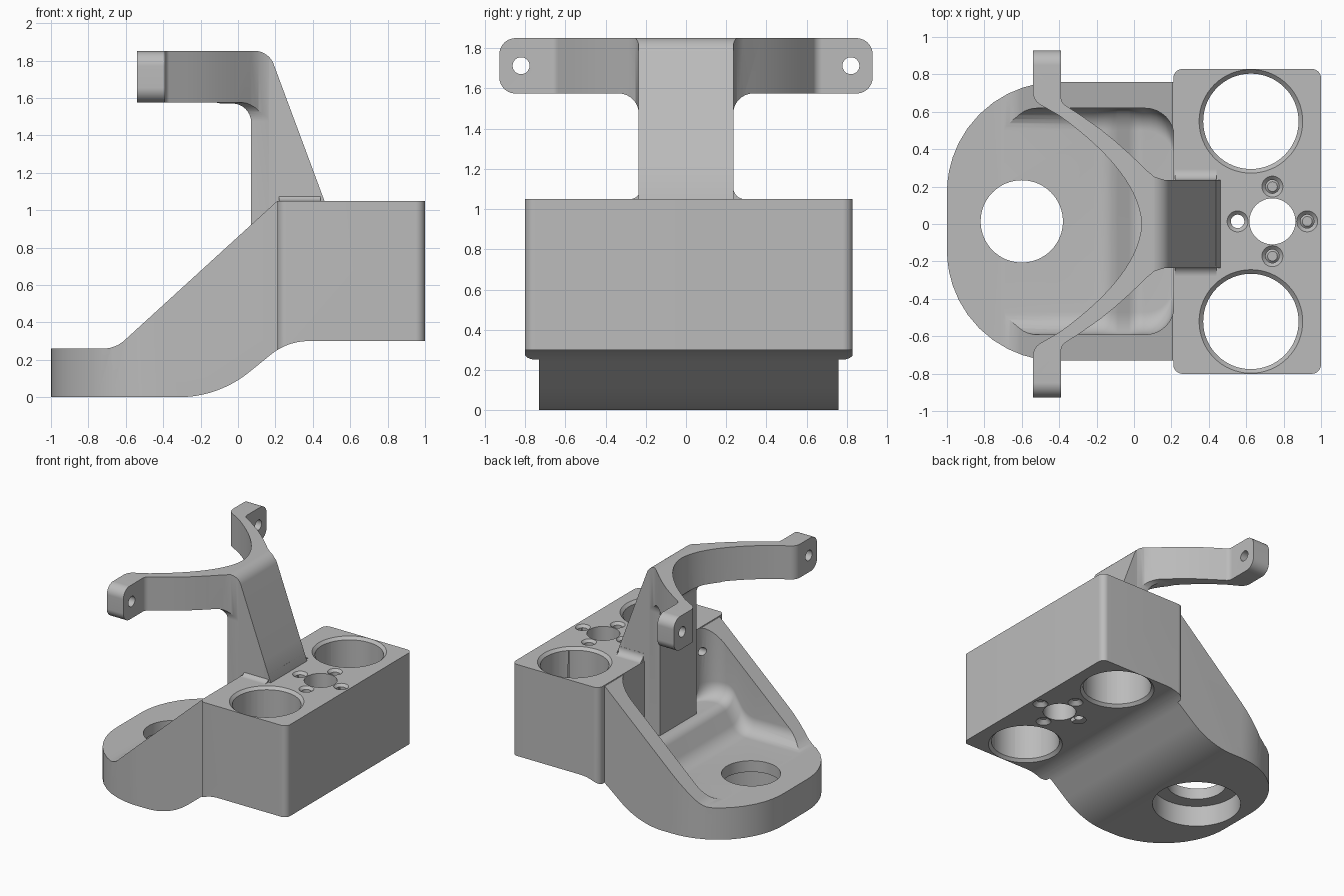
import bpy, bmesh, math
from mathutils import Vector, Matrix

if "Cube" in bpy.data.objects:
    bpy.data.objects.remove(bpy.data.objects["Cube"])

MID = 0.014   # centre line of the body in y

grey = bpy.data.materials.new("machined_grey")
grey.use_nodes = True
COLOUR = (0.5, 0.5, 0.5, 1)
grey.diffuse_color = COLOUR
grey.node_tree.nodes["Principled BSDF"].inputs["Base Color"].default_value = COLOUR


def rounded(points, steps=12):
    """Replace each (a, b, radius) corner by an arc."""
    out = []
    for i, p in enumerate(points):
        corner = Vector(p[:2])
        if len(p) == 2:
            out.append(corner)
            continue
        r = p[2]
        u = (Vector(points[i - 1][:2]) - corner).normalized()
        v = (Vector(points[(i + 1) % len(points)][:2]) - corner).normalized()
        half = u.angle(v) / 2
        centre = corner + (u + v).normalized() * r / math.sin(half)
        d = r / math.tan(half)
        start, end = corner + u * d - centre, corner + v * d - centre
        for k in range(steps + 1):
            out.append(centre + start.lerp(end, k / steps).normalized() * r)
    return out


def mirrored(half, axis, skip=0):
    """Close a half outline by reflecting it in the y coordinate."""
    other = []
    for p in reversed(half[skip:]):
        q = list(p)
        q[axis] = -q[axis]
        other.append(tuple(q))
    return list(half) + other


def add_object(name, bm):
    bmesh.ops.recalc_face_normals(bm, faces=bm.faces)
    mesh = bpy.data.meshes.new(name)
    bm.to_mesh(mesh)
    bm.free()
    mesh.materials.append(grey)
    ob = bpy.data.objects.new(name, mesh)
    bpy.context.collection.objects.link(ob)
    return ob


def skin(name, rings):
    """Join equal rings of 3D points into a closed solid."""
    bm = bmesh.new()
    loops = [[bm.verts.new(co) for co in ring] for ring in rings]
    n = len(loops[0])
    for a, b in zip(loops, loops[1:]):
        for i in range(n):
            j = (i + 1) % n
            bm.faces.new((a[i], a[j], b[j], b[i]))
    bm.faces.new(loops[0])
    bm.faces.new(loops[-1])
    return add_object(name, bm)


def prism(name, points, axis, lo, hi, shift=0):
    """Extrude an outline along x, y or z; shift moves it in y."""
    place = {"x": lambda p, t: (t, p[0] + shift, p[1]),
             "y": lambda p, t: (p[0], t + shift, p[1]),
             "z": lambda p, t: (p[0], p[1] + shift, t)}[axis]
    outline = rounded(points)
    return skin(name, [[place(p, t) for p in outline] for t in (lo, hi)])


def cone(x, y, z0, z1, r0, r1, along_x=False):
    """Cutter between two heights, or between two x values when along_x."""
    bm = bmesh.new()
    bmesh.ops.create_cone(bm, cap_ends=True, segments=64, radius1=r0, radius2=r1, depth=z1 - z0)
    if along_x:
        bm.transform(Matrix.Rotation(math.pi / 2, 4, "Y"))
        bm.transform(Matrix.Translation(((z0 + z1) / 2, y, x)))
    else:
        bm.transform(Matrix.Translation((x, y, (z0 + z1) / 2)))
    return add_object("cutter", bm)


def combine(ob, tool, operation="DIFFERENCE"):
    mod = ob.modifiers.new("cut", "BOOLEAN")
    mod.operation, mod.solver, mod.object = operation, "EXACT", tool
    bpy.context.view_layer.objects.active = ob
    bpy.ops.object.modifier_apply(modifier=mod.name)
    bpy.data.objects.remove(tool)


# Underside shared by the base and the block
under = [(-1.05, 0), (-0.105, 0, 0.6), (0.265, 0.3, 0.32), (1.05, 0.3)]

# Sloping base with a rounded end
base = prism("sloping_base", under + [(1.05, 1.045), (0.205, 1.045), (-0.655, 0.26, 0.17), (-1.05, 0.26)],
             "y", -0.9, 0.9)
plan = mirrored([(-1, 0.745, 0.59), (0.24, 0.745)], 1)
combine(base, prism("plan", plan, "z", -0.1, 1.3, MID), "INTERSECT")

# Pocket with filleted floor, a step and rounded rear corners
floor = [(p.x, p.y, 0.605) for p in
         rounded([(-0.7, 0.262), (-0.13, 0.262, 0.15), (0, 0.475, 0.09), (0.06, 0.475)])]
for k in range(1, 9):
    a = k * math.pi / 16
    floor.append((0.06 + 0.155 * math.sin(a), 0.475, 0.45 + 0.155 * math.cos(a)))
rings = []
for x, z, w in floor:
    section = rounded(mirrored([(w, 1.4), (w, z, 0.12)], 0), 8)
    rings.append([(x, p.x + MID, p.y) for p in section])
combine(base, skin("pocket", rings))

# Stepped hole in the base
combine(base, cone(-0.6, MID, -0.1, 0.5, 0.22, 0.22))
combine(base, cone(-0.6, MID, -0.1, 0.17, 0.33, 0.33))

# Block with rounded upright edges
block = prism("bore_block", under + [(1.05, 1.05), (-1.05, 1.05)], "y", -1, 1)
plan = mirrored([(0.21, 0.815, 0.05), (1, 0.815, 0.05)], 1)
combine(block, prism("plan", plan, "z", -0.1, 1.3, MID), "INTERSECT")


def chamfered_hole(x, y, r, chamfer):
    combine(block, cone(x, y, 0, 1.3, r, r))
    if chamfer:
        lip = r + chamfer
        combine(block, cone(x, y, 1.04 - chamfer, 1.06, r - 0.01, lip + 0.01))
        combine(block, cone(x, y, 0.29, 0.31 + chamfer, lip + 0.01, r - 0.01))


for side in (-1, 1):
    chamfered_hole(0.625, MID + side * 0.535, 0.255, 0.022)
    chamfered_hole(0.74 + side * 0.186, MID, 0.036, 0.02)
    chamfered_hole(0.74, MID + side * 0.186, 0.036, 0.02)
    # Small side hole in the rear wall of the pocket
    for part in (base, block):
        combine(part, cone(0.85, MID + side * 0.51, 0.1, 0.32, 0.033, 0.033, True))
chamfered_hole(0.74, MID, 0.123, 0)

# Curved yoke on its column, as the overlap of plan, side and end outlines
inner = [(0.04 - 0.44 * (k / 14) ** 1.83, 0.58 * k / 14) for k in range(15)]
outer = [(-0.54, 0.66, 0.08), (-0.54, 0.95), (-0.39, 0.95), (-0.39, 0.65, 0.05), (-0.28, 0.578),
         (-0.18, 0.508), (-0.1, 0.443), (-0.02, 0.372), (0.07, 0.285), (0.11, 0.252), (0.165, 0.235),
         (0.4, 0.235), (0.45, 0.25), (0.47, 0.3)]
yoke = prism("yoke_and_column", mirrored(inner + outer, 1, 1), "z", 0.3, 2)
side = [(-0.6, 1.852), (-0.6, 1.57), (0.07, 1.57, 0.1), (0.07, 0.4), (0.462, 0.4), (0.462, 1.05),
        (0.164, 1.852, 0.11)]
combine(yoke, prism("side", side, "y", -1.2, 1.2), "INTERSECT")
end = mirrored([(0.235, 0.35), (0.235, 1.575, 0.1), (0.928, 1.575, 0.08), (0.928, 1.85, 0.08)], 0)
combine(yoke, prism("end", end, "x", -1, 1), "INTERSECT")
for y in (-0.82, 0.82):
    combine(yoke, cone(1.713, y, -0.8, 0, 0.042, 0.042, True))

# Fillet where the column meets the block
foot = prism("column_foot", mirrored([(0.23, 1.11), (0.232, 1.05, 0.055), (0.292, 1.05), (0.292, 1.03)], 0),
             "x", 0.22, 0.44, 0.006)

for ob in (base, block, yoke, foot):
    bpy.ops.object.select_all(action="DESELECT")
    ob.select_set(True)
    bpy.context.view_layer.objects.active = ob
    bpy.ops.object.shade_smooth_by_angle(angle=math.radians(30))
